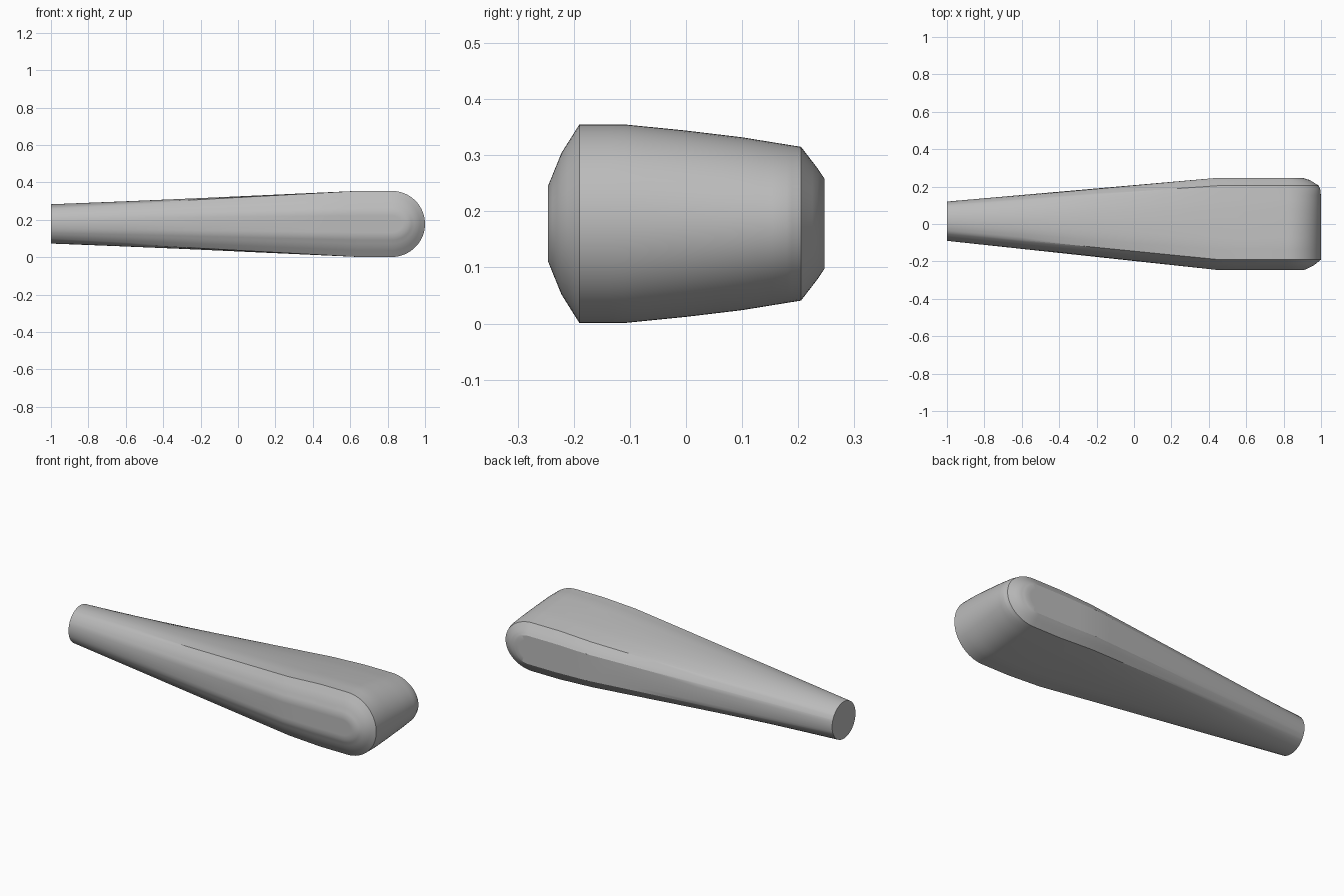
import bpy, bmesh, math

cube = bpy.data.objects.get("Cube")
if cube:
    bpy.data.objects.remove(cube, do_unlink=True)

# One plain grey finish
grey = bpy.data.materials.new("plain_grey")
grey.use_nodes = True
colour = (0.5, 0.5, 0.5, 1)
grey.diffuse_color = colour
grey.node_tree.nodes["Principled BSDF"].inputs["Base Color"].default_value = colour

MID_Z, NOSE_X = 0.178, 0.82
TAIL_Y, TAIL_R = 0.015, 0.105

# Head profile, front to back: y, half height, nose length, matching angle on the round tail
KNOTS = [
    (-0.246, 0, 0, 180), (-0.246, 0.067, 0.09, 158), (-0.222, 0.126, 0.14, 143),
    (-0.19, 0.177, 0.18, 125), (-0.11, 0.177, 0.18, 105), (0, 0.166, 0.18, 82),
    (0.1, 0.154, 0.18, 60), (0.18, 0.141, 0.178, 42), (0.205, 0.137, 0.168, 34),
    (0.235, 0.098, 0.12, 25), (0.247, 0.08, 0.08, 20), (0.247, 0, 0, 0),
]
STEPS = 3
profile = [tuple(a + (b - a) * s / STEPS for a, b in zip(p, q))
           for p, q in zip(KNOTS, KNOTS[1:]) for s in range(STEPS)] + [KNOTS[-1]]

# Stations along the tapered body, then angles round the nose
STATIONS = [-1, -0.6, -0.2, 0.15, 0.35, 0.45, 0.55, 0.65, 0.75]
TURNS = 32


def body_point(x, knot, side):
    """Blend the round tail into the head profile."""
    y, h, _, angle = knot
    a = math.radians(angle)
    ty = min(1, (x + 1) / 1.45)
    tz = min(1, (x + 1) / 1.65)
    tail_y = TAIL_Y + TAIL_R * math.cos(a)
    tail_h = TAIL_R * math.sin(a)
    return (x, tail_y + (y - tail_y) * ty, MID_Z + side * (tail_h + (h - tail_h) * tz))


def path(knot):
    """Run along the underside, round the nose and back over the top."""
    y, h, length, _ = knot
    under = [body_point(x, knot, -1) for x in STATIONS]
    over = [body_point(x, knot, 1) for x in reversed(STATIONS)]
    nose = []
    for i in range(TURNS + 1):
        a = math.pi * (i / TURNS - 0.5)
        nose.append((NOSE_X + length * math.cos(a), y, MID_Z + h * math.sin(a)))
    return under + nose + over


# Skin the paths, weld the flat sides and close the tail
bm = bmesh.new()
rows = [[bm.verts.new(p) for p in path(k)] for k in profile]
for r0, r1 in zip(rows, rows[1:]):
    for i in range(len(r0) - 1):
        bm.faces.new((r0[i], r1[i], r1[i + 1], r0[i + 1]))
bmesh.ops.remove_doubles(bm, verts=bm.verts[:], dist=0.0005)
bmesh.ops.holes_fill(bm, edges=[e for e in bm.edges if e.is_boundary], sides=0)
bmesh.ops.recalc_face_normals(bm, faces=bm.faces[:])

mesh = bpy.data.meshes.new("tapered_handle")
bm.to_mesh(mesh)
bm.free()
mesh.materials.append(grey)
handle = bpy.data.objects.new("tapered_handle", mesh)
bpy.context.collection.objects.link(handle)

bpy.ops.object.select_all(action='DESELECT')
handle.select_set(True)
bpy.context.view_layer.objects.active = handle
bpy.ops.object.shade_smooth_by_angle(angle=math.radians(28))
